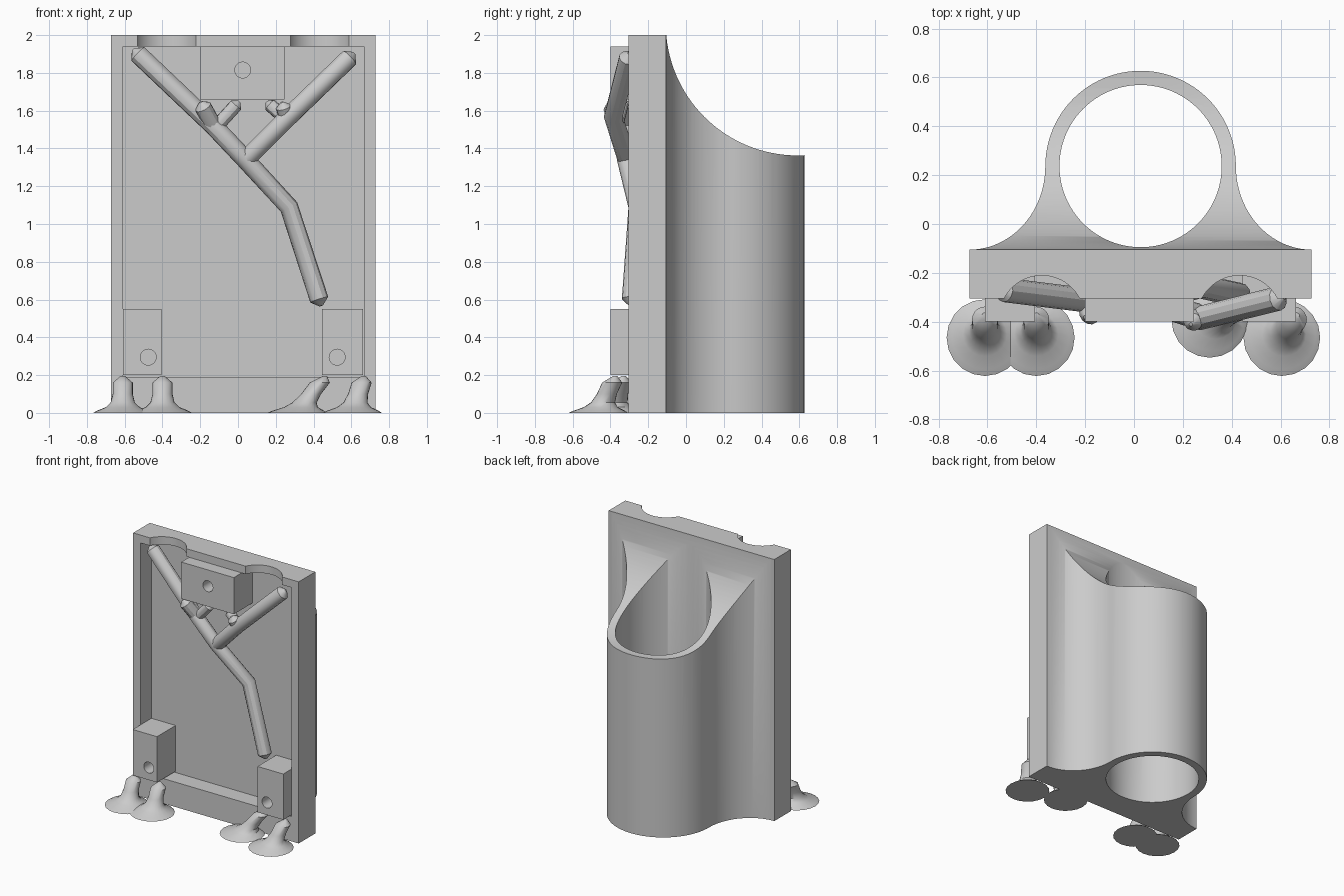
import bpy, bmesh, math
from mathutils import Vector

if "Cube" in bpy.data.objects:
    bpy.data.objects.remove(bpy.data.objects["Cube"], do_unlink=True)

grey = bpy.data.materials.new("matte grey")
grey.use_nodes = True
grey.diffuse_color = (0.6, 0.6, 0.6, 1)
grey.node_tree.nodes["Principled BSDF"].inputs["Base Color"].default_value = (0.6, 0.6, 0.6, 1)

MID = 0.027              # centre line of the holder
TUBE_Y = 0.237           # centre of the tube
FRONT, BACK = -0.305, -0.105
FLOOR = -0.175           # bottom of the front recess


def finish(name, bm):
    bmesh.ops.recalc_face_normals(bm, faces=bm.faces)
    mesh = bpy.data.meshes.new(name)
    bm.to_mesh(mesh)
    bm.free()
    return link(name, mesh)


def link(name, mesh):
    mesh.materials.clear()
    mesh.materials.append(grey)
    ob = bpy.data.objects.new(name, mesh)
    bpy.context.collection.objects.link(ob)
    return ob


def smooth(ob, angle=35):
    bpy.ops.object.select_all(action='DESELECT')
    ob.select_set(True)
    bpy.context.view_layer.objects.active = ob
    bpy.ops.object.shade_smooth_by_angle(angle=math.radians(angle))


def box(name, x, y, z):
    bm = bmesh.new()
    bmesh.ops.create_cube(bm, size=1)
    for v in bm.verts:
        v.co = [r[0] + (c + 0.5) * (r[1] - r[0]) for c, r in zip(v.co, (x, y, z))]
    return finish(name, bm)


def cylinder(name, centre, radius, length, axis, sides=96):
    bm = bmesh.new()
    bmesh.ops.create_cone(bm, cap_ends=True, segments=sides,
                          radius1=radius, radius2=radius, depth=length)
    turn = Vector((0, 0, 1)).rotation_difference(Vector(axis))
    for v in bm.verts:
        v.co = turn @ v.co + Vector(centre)
    return finish(name, bm)


def cut(ob, cutters):
    for c in cutters:
        c.hide_render = True
        m = ob.modifiers.new("cut", 'BOOLEAN')
        m.operation, m.solver, m.object = 'DIFFERENCE', 'EXACT', c
    bpy.context.view_layer.update()
    graph = bpy.context.evaluated_depsgraph_get()
    mesh = bpy.data.meshes.new_from_object(ob.evaluated_get(graph))
    ob.modifiers.clear()
    ob.data = mesh
    for c in cutters:
        bpy.data.objects.remove(c, do_unlink=True)
    smooth(ob)


# Holder body: back plate outline flowing through concave flares into the tube
def arc(cx, cy, rx, ry, a, b, n):
    steps = [math.radians(a + (b - a) * i / n) for i in range(n + 1)]
    return [(cx + rx * math.cos(t), cy + ry * math.sin(t)) for t in steps]


outline = [(MID - 0.7, FRONT), (MID + 0.7, FRONT)]
outline += arc(MID + 0.7, TUBE_Y, 0.31, TUBE_Y - BACK, 270, 180, 24)
outline += arc(MID, TUBE_Y, 0.39, 0.39, 0, 180, 48)[1:]
outline += arc(MID - 0.7, TUBE_Y, 0.31, TUBE_Y - BACK, 0, -90, 24)[1:]

bm = bmesh.new()
base = bm.faces.new([bm.verts.new((x, y, 0)) for x, y in outline])
top = bmesh.ops.extrude_face_region(bm, geom=[base])["geom"]
bmesh.ops.translate(bm, vec=(0, 0, 2),
                    verts=[v for v in top if isinstance(v, bmesh.types.BMVert)])
body = finish("holder_body", bm)

cut(body, [
    cylinder("tube_bore", (MID, TUBE_Y, 1), 0.332, 2.4, (0, 0, 1)),
    cylinder("scoop_cutter", (MID, 0.59, 2.06), 0.697, 2, (1, 0, 0), 128),
    box("recess_cutter", (-0.61, 0.667), (-0.5, FLOOR), (0.19, 1.94)),
    cylinder("left_notch", (0.432, -0.385, 2), 0.174, 0.2, (0, 0, 1)),
    cylinder("right_notch", (-0.377, -0.385, 2), 0.174, 0.2, (0, 0, 1)),
])

# Mounting blocks with a round screw hole each
for name, x, z, hole in (
        ("top_block", (-0.2, 0.245), (1.66, 1.94), (0.025, 1.815)),
        ("right_block", (-0.61, -0.405), (0.2, 0.55), (-0.475, 0.295)),
        ("left_block", (0.445, 0.663), (0.2, 0.55), (0.525, 0.295))):
    block = box(name, x, (-0.4, FLOOR + 0.005), z)
    cut(block, [cylinder("screw_hole", (hole[0], -0.4, hole[1]), 0.042, 0.36, (0, 1, 0), 32)])


# Branching struts: mitred round rods with pointed ends
def rod(name, points, radius=0.05):
    a, b = Vector(points[0]), Vector(points[-1])
    pts = [Vector(p) for p in points]
    tip = radius * 0.7
    start = a + (a - pts[1]).normalized() * tip
    end = b + (b - pts[-2]).normalized() * tip
    pts = [start] + pts + [end]
    curve = bpy.data.curves.new(name, 'CURVE')
    curve.dimensions = '3D'
    curve.bevel_depth = radius
    curve.bevel_resolution = 4
    spline = curve.splines.new('POLY')
    spline.points.add(len(pts) - 1)
    for i, (sp, p) in enumerate(zip(spline.points, pts)):
        sp.co = (*p, 1)
        sp.radius = 0.2 if i in (0, len(pts) - 1) else 1
    curve.use_fill_caps = True
    temp = bpy.data.objects.new("temp", curve)
    bpy.context.collection.objects.link(temp)
    bpy.context.view_layer.update()
    graph = bpy.context.evaluated_depsgraph_get()
    mesh = bpy.data.meshes.new_from_object(temp.evaluated_get(graph))
    bpy.data.objects.remove(temp, do_unlink=True)
    smooth(link(name, mesh), 30)


rod("main_strut", [(-0.53, -0.27, 1.9), (-0.13, -0.32, 1.52), (0.04, -0.315, 1.34),
                   (0.27, -0.255, 1.09), (0.43, -0.29, 0.6)])
rod("left_strut", [(0.59, -0.305, 1.88), (0.27, -0.385, 1.57), (0.05, -0.315, 1.35)])
rod("right_outer_stub", [(-0.13, -0.32, 1.52), (-0.185, -0.37, 1.62)], 0.045)
rod("right_inner_stub", [(-0.11, -0.32, 1.52), (-0.01, -0.33, 1.63)], 0.036)
rod("left_inner_stub", [(0.26, -0.36, 1.55), (0.17, -0.34, 1.63)], 0.036)
rod("left_outer_stub", [(0.26, -0.37, 1.55), (0.24, -0.4, 1.62)], 0.04)


# Flared feet: stacked rings leaning from a wide disc up to a pointed tip
def foot(name, x, y, lean_x, lean_y):
    rings = [(0, 0.157), (0.012, 0.135), (0.03, 0.09), (0.055, 0.064),
             (0.1, 0.053), (0.16, 0.053), (0.195, 0.012)]
    bm = bmesh.new()
    loops = []
    for z, r in rings:
        t = z / 0.195
        loops.append([bm.verts.new((x + lean_x * t + r * math.cos(a),
                                    y + lean_y * t + r * math.sin(a), z))
                      for a in (math.tau * i / 20 for i in range(20))])
    for low, high in zip(loops, loops[1:]):
        for i in range(20):
            j = (i + 1) % 20
            bm.faces.new((low[i], low[j], high[j], high[i]))
    bm.faces.new(loops[0])
    bm.faces.new(loops[-1])
    smooth(finish(name, bm), 40)


foot("right_outer_foot", -0.61, -0.465, 0.0, 0.09)
foot("right_inner_foot", -0.4, -0.465, 0.0, 0.09)
foot("left_inner_foot", 0.31, -0.39, 0.15, 0.06)
foot("left_outer_foot", 0.605, -0.465, 0.06, 0.09)
